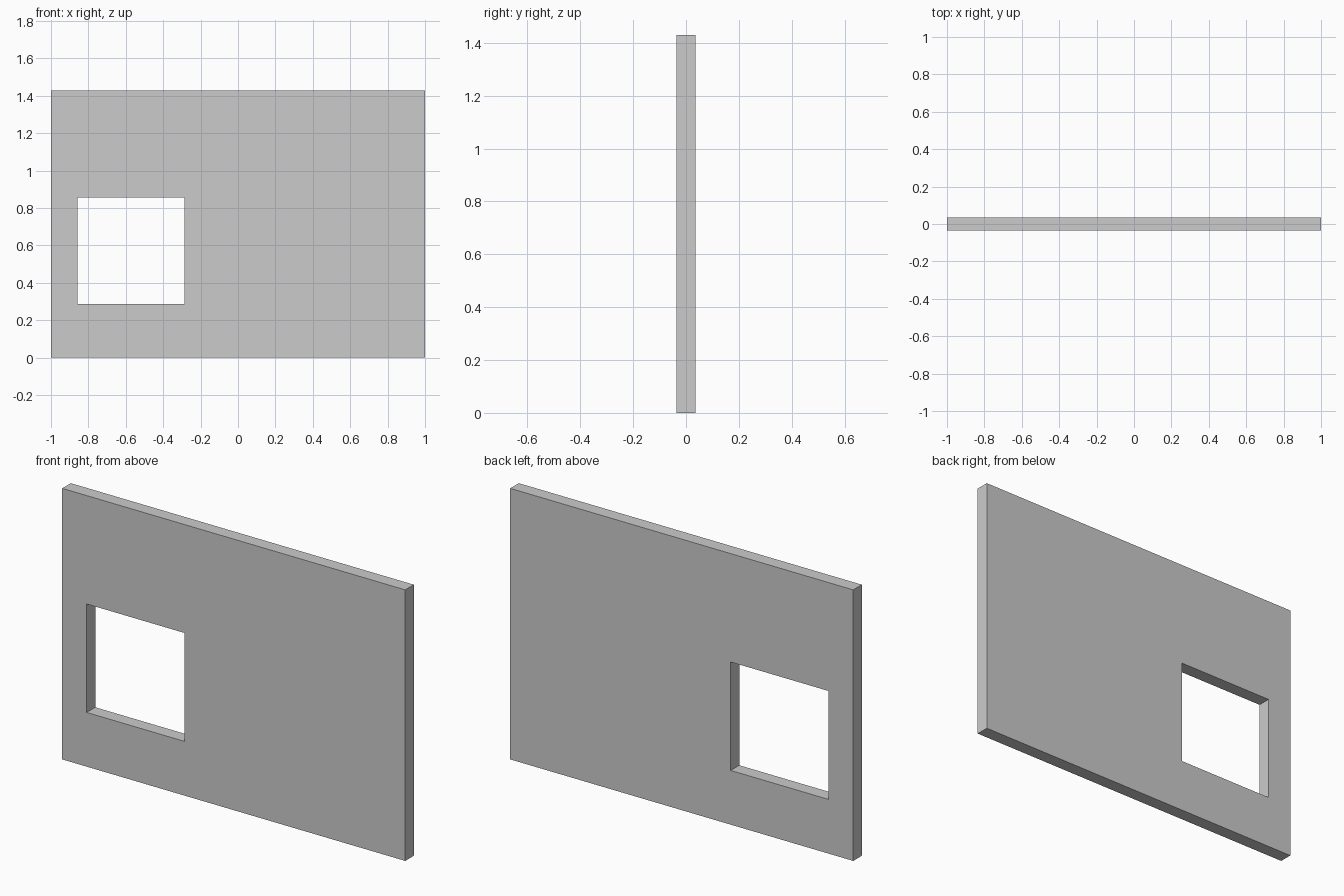
import bpy, bmesh

if "Cube" in bpy.data.objects:
    bpy.data.objects.remove(bpy.data.objects["Cube"])

U = 2 / 28                      # wall thickness; every size is a multiple of it
WIDTH, HEIGHT, DEPTH = 28 * U, 20 * U, U
HOLE_X, HOLE_Z = (-12 * U, -4 * U), (4 * U, 12 * U)


def rectangle(bm, x0, x1, z0, z1):
    corners = ((x0, z0), (x1, z0), (x1, z1), (x0, z1))
    return [bm.verts.new((x, -DEPTH / 2, z)) for x, z in corners]


bm = bmesh.new()

# Front face: a ring of quads between the wall outline and the window opening
outer = rectangle(bm, -WIDTH / 2, WIDTH / 2, 0, HEIGHT)
inner = rectangle(bm, *HOLE_X, *HOLE_Z)
for i in range(4):
    j = (i + 1) % 4
    bm.faces.new((outer[i], outer[j], inner[j], inner[i]))

# Thickness: extrude the ring backwards, keeping the front closed
result = bmesh.ops.extrude_face_region(bm, geom=bm.faces[:], use_keep_orig=True)
moved = [g for g in result["geom"] if isinstance(g, bmesh.types.BMVert)]
bmesh.ops.translate(bm, verts=moved, vec=(0, DEPTH, 0))
bmesh.ops.recalc_face_normals(bm, faces=bm.faces[:])

mesh = bpy.data.meshes.new("wall_with_window_opening")
bm.to_mesh(mesh)
bm.free()
wall = bpy.data.objects.new("wall_with_window_opening", mesh)
bpy.context.collection.objects.link(wall)
